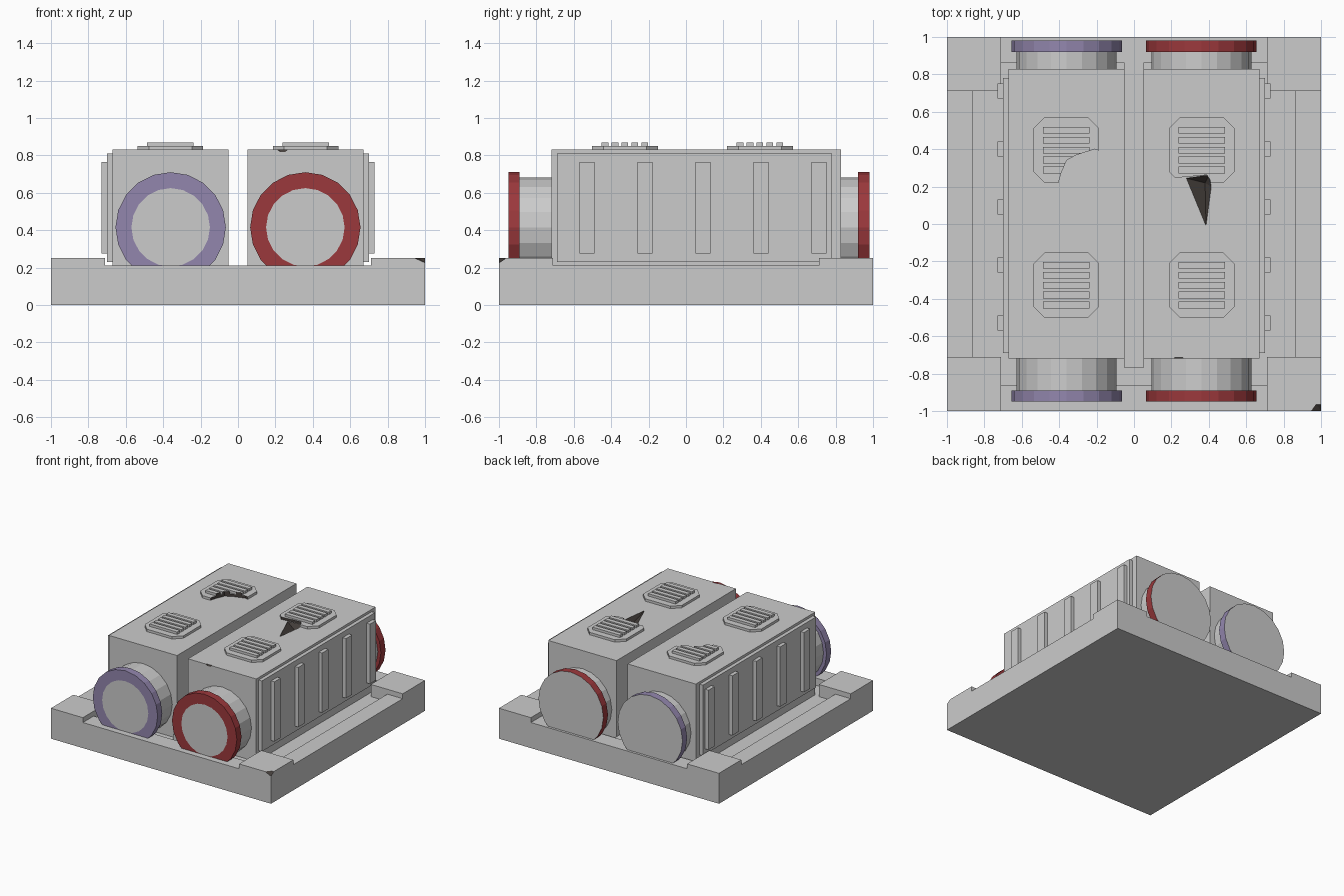
import bpy, bmesh, math
from mathutils import Matrix, Vector

if "Cube" in bpy.data.objects:
    bpy.data.objects.remove(bpy.data.objects["Cube"])


def material(name, rgb):
    m = bpy.data.materials.new(name)
    m.diffuse_color = (*rgb, 1)
    m.use_nodes = True
    m.node_tree.nodes["Principled BSDF"].inputs["Base Color"].default_value = m.diffuse_color
    return m


RED = material("red_paint", (0.33, 0.04, 0.045))
PURPLE = material("purple_paint", (0.29, 0.24, 0.42))
DARK = material("dark_damage", (0.06, 0.05, 0.045))


def finish(bm, name, mats=()):
    bmesh.ops.recalc_face_normals(bm, faces=bm.faces[:])
    me = bpy.data.meshes.new(name)
    bm.to_mesh(me)
    bm.free()
    for m in mats:
        me.materials.append(m)
    ob = bpy.data.objects.new(name, me)
    bpy.context.scene.collection.objects.link(ob)
    return ob


def add_box(bm, x0, x1, y0, y1, z0, z1):
    mat = Matrix.Translation(((x0 + x1) / 2, (y0 + y1) / 2, (z0 + z1) / 2)) \
        @ Matrix.Diagonal((x1 - x0, y1 - y0, z1 - z0, 1))
    bmesh.ops.create_cube(bm, size=1, matrix=mat)


def boxes(name, *dims, mats=()):
    bm = bmesh.new()
    for d in dims:
        add_box(bm, *d)
    return finish(bm, name, mats)


def prism(name, outline, z0, z1, mats=()):
    bm = bmesh.new()
    f = bm.faces.new([bm.verts.new((x, y, z0)) for x, y in outline])
    new = bmesh.ops.extrude_face_region(bm, geom=[f])["geom"]
    for v in new:
        if isinstance(v, bmesh.types.BMVert):
            v.co.z = z1
    return finish(bm, name, mats)


def hull(name, points):
    bm = bmesh.new()
    for p in points:
        bm.verts.new(p)
    bmesh.ops.convex_hull(bm, input=bm.verts[:])
    return finish(bm, name)


def cut(cutter, *targets, dark=True):
    # dark cuts leave a charred surface through material slot 1
    if dark:
        cutter.data.materials.clear()
        cutter.data.materials.append(None)
        cutter.data.materials.append(DARK)
        for p in cutter.data.polygons:
            p.material_index = 1
    cutter.hide_render = True
    for ob in targets:
        if dark and len(ob.data.materials) == 0:
            ob.data.materials.append(None)
            ob.data.materials.append(DARK)
        mod = ob.modifiers.new("cut", 'BOOLEAN')
        mod.operation = 'DIFFERENCE'
        mod.solver = 'EXACT'
        mod.material_mode = 'INDEX'
        mod.object = cutter
        bpy.context.view_layer.objects.active = ob
        bpy.ops.object.modifier_apply(modifier=mod.name)
    bpy.data.objects.remove(cutter)


# Base plate: raised corners, lowered rims and a cross-shaped pocket
base = boxes("base_plate", (-1, 1, -1, 1, 0, 0.25))
for x, y, z in ((0.71, 1.1, 0.21), (1.1, 0.71, 0.21), (0.71, 0.86, 0.15), (0.86, 0.71, 0.15)):
    cut(boxes("pocket_cutter", (-x, x, -y, y, z, 0.4)), base, dark=False)
cut(hull("corner_chip", [(0.91, -1.02, 0.26), (1.02, -1.02, 0.26), (1.02, -0.95, 0.26),
                         (0.96, -0.95, 0.26), (1.02, -1.02, 0.21)]), base)

# Low spine between the two housings
boxes("centre_spine", (-0.05, 0.05, -0.77, 0.86, 0.14, 0.205))


def end_ring(name, x, y0, y1, colour, front):
    # coloured rim with a grey face; the front one keeps a coloured border
    bm = bmesh.new()
    bmesh.ops.create_cone(bm, cap_ends=True, segments=20, radius1=0.295, radius2=0.295,
                          depth=y1 - y0,
                          matrix=Matrix.Translation((x, (y0 + y1) / 2, 0.415))
                          @ Matrix.Rotation(math.pi / 2, 4, 'X'))
    bm.normal_update()
    pick = min if front else max
    face = pick(bm.faces, key=lambda f: f.calc_center_median().y)
    if front:
        bmesh.ops.inset_region(bm, faces=[face], thickness=0.085)
    face.material_index = 1
    finish(bm, name, (colour, None))


housings, plates, slats = {}, {}, {}
for s, side, colour in ((-1, "left", PURPLE), (1, "right", RED)):
    def span(a, b):
        return (min(s * a, s * b), max(s * a, s * b))

    # Housing, side panel and ribs
    housings[side] = boxes(side + "_housing", (*span(0.05, 0.67), -0.72, 0.83, 0.14, 0.83))
    boxes(side + "_side_panel", (*span(0.66, 0.70), -0.69, 0.78, 0.23, 0.81))
    boxes(side + "_ribs", *[(*span(0.69, 0.73), y - 0.04, y + 0.04, 0.275, 0.765)
                            for y in (-0.53, -0.22, 0.09, 0.40, 0.71)])

    # Drum and its end rings
    bm = bmesh.new()
    bmesh.ops.create_cone(bm, cap_ends=True, segments=20, radius1=0.267, radius2=0.267,
                          depth=1.85, matrix=Matrix.Translation((s * 0.36, 0.015, 0.415))
                          @ Matrix.Rotation(math.pi / 2, 4, 'X'))
    finish(bm, side + "_drum")
    end_ring(side + "_front_ring", s * 0.36, -0.95, -0.89, colour, True)
    end_ring(side + "_back_ring", s * 0.36, 0.92, 0.98, colour, False)

    # Roof vents: chamfered plate with five slats
    for end, cy in (("front", -0.327), ("back", 0.395)):
        cx, h, c = s * 0.362, 0.176, 0.115
        octagon = [(cx + a, cy + b) for a, b in ((h, -c), (h, c), (c, h), (-c, h),
                                                 (-h, c), (-h, -c), (-c, -h), (c, -h))]
        plates[side, end] = prism(f"{side}_{end}_vent_plate", octagon, 0.82, 0.85)
        slats[side, end] = boxes(f"{side}_{end}_vent_slats",
                                 *[(cx - 0.125, cx + 0.125, cy + i * 0.053 - 0.018,
                                    cy + i * 0.053 + 0.018, 0.84, 0.87)
                                   for i in range(-2, 3)])

# Broken corner of the left rear vent
bite = [(-0.41, 0.2), (-0.39, 0.27), (-0.36, 0.34), (-0.31, 0.368),
        (-0.21, 0.4), (-0.15, 0.38), (-0.15, 0.2)]
cut(prism("vent_bite", bite, 0.80, 0.9), plates["left", "back"], slats["left", "back"])

# Gouge through the right rear vent and roof
edge = [(0.2, 0.245), (0.39, 0.262), (0.41, 0.23), (0.40, 0.17), (0.2, 0.17)]
cut(prism("vent_break", edge, 0.80, 0.9), plates["right", "back"], slats["right", "back"])
top = [(0.28, 0.245), (0.40, 0.262), (0.413, 0.2), (0.385, -0.01)]
cut(hull("roof_gouge", [(x, y, z) for x, y in top for z in (0.828, 0.9)]
         + [(0.38, 0.22, 0.77)]), housings["right"])

# Small chip on the front edge of the right housing
cut(hull("edge_chip", [(0.19, -0.73, 0.84), (0.28, -0.73, 0.84), (0.27, -0.708, 0.84),
                       (0.21, -0.708, 0.84), (0.24, -0.73, 0.80)]), housings["right"])
